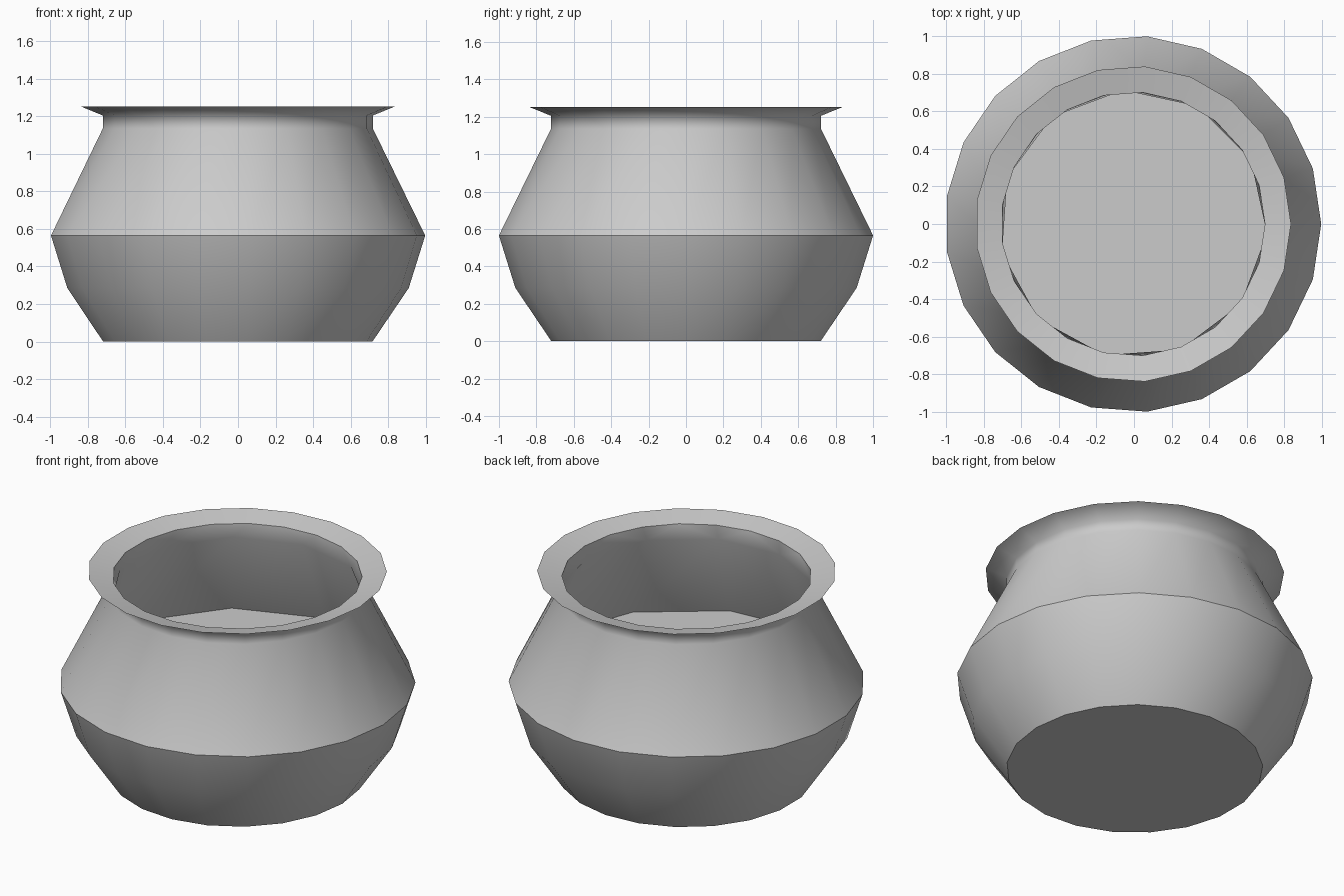
import bpy, bmesh
from math import cos, sin, tau, radians

if "Cube" in bpy.data.objects:
    bpy.data.objects.remove(bpy.data.objects["Cube"])

OFFSET_X = -0.005          # centres the odd-sided outline

# radius, height, sides, phase in degrees, sharp ring
rings = [
    (0.722, 0.00, 21, 0, True),     # base
    (0.915, 0.285, 21, 0, False),
    (1.003, 0.565, 21, 0, True),    # widest belly
    (0.724, 1.135, 21, 0, False),   # neck
    (0.724, 1.205, 21, 0, False),
    (0.842, 1.253, 21, 0, True),    # rim edge
    (0.703, 1.222, 21, 0, True),    # mouth
    (0.715, 1.13, 11, -4, False),   # coarser inner neck
    (0.97, 0.57, 11, -4, True),     # inner floor
]

bm = bmesh.new()


def add_ring(r, z, n, phase):
    vs = [bm.verts.new((OFFSET_X + r * cos(radians(phase) + tau * i / n),
                        r * sin(radians(phase) + tau * i / n), z))
          for i in range(n)]
    es = [bm.edges.new((vs[i], vs[(i + 1) % n])) for i in range(n)]
    return vs, es


loops = [add_ring(*r[:4]) for r in rings]

# walls between consecutive rings
for (va, ea), (vb, eb) in zip(loops, loops[1:]):
    if len(va) == len(vb):
        n = len(va)
        for i in range(n):
            j = (i + 1) % n
            bm.faces.new((va[i], va[j], vb[j], vb[i]))
    else:
        bmesh.ops.bridge_loops(bm, edges=ea + eb)

# base and inner floor
bm.faces.new(loops[0][0])
bm.faces.new(loops[-1][0])
bmesh.ops.recalc_face_normals(bm, faces=bm.faces[:])

# smooth walls with crisp rings
for f in bm.faces:
    f.smooth = True
for (vs, es), r in zip(loops, rings):
    for e in es:
        e.smooth = not r[4]

mesh = bpy.data.meshes.new("pot")
bm.to_mesh(mesh)
bm.free()
pot = bpy.data.objects.new("pot", mesh)
bpy.context.collection.objects.link(pot)
